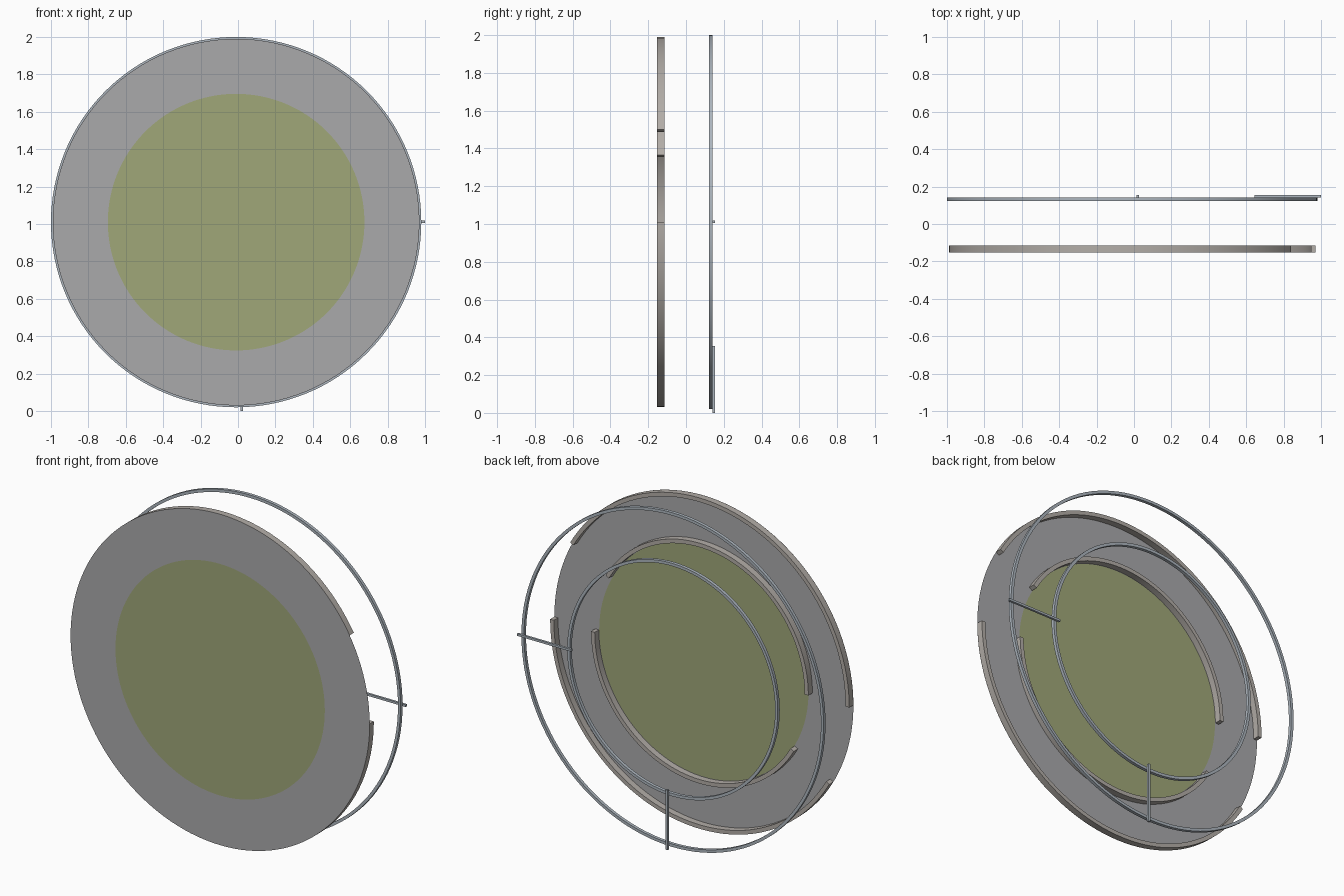
import bpy, bmesh
from math import cos, sin, radians

if "Cube" in bpy.data.objects:
    bpy.data.objects.remove(bpy.data.objects["Cube"])

CX, CZ = -0.01, 1.01      # common centre of all rings
STEPS = 128


def material(name, color):
    m = bpy.data.materials.new(name)
    m.diffuse_color = (*color, 1)
    m.use_nodes = True
    m.node_tree.nodes["Principled BSDF"].inputs["Base Color"].default_value = m.diffuse_color
    return m


grey = material("plate_grey", (0.40, 0.40, 0.41))
green = material("green", (0.35, 0.39, 0.19))
stone = material("warm_grey", (0.45, 0.42, 0.39))
steel = material("blue_grey", (0.42, 0.47, 0.52))


def finish(name, bm, mat, smooth=False):
    bmesh.ops.recalc_face_normals(bm, faces=bm.faces)
    me = bpy.data.meshes.new(name)
    bm.to_mesh(me)
    bm.free()
    me.materials.append(mat)
    ob = bpy.data.objects.new(name, me)
    bpy.context.collection.objects.link(ob)
    if smooth:
        bpy.context.view_layer.objects.active = ob
        ob.select_set(True)
        bpy.ops.object.shade_smooth_by_angle(angle=radians(30))
        ob.select_set(False)
    return ob


def sweep(name, profile, mat, start=0, end=360):
    """Sweep a (radius, y) profile around the centre; two points make a flat ring."""
    full = end - start == 360
    n = max(8, round(STEPS * (end - start) / 360))
    bm = bmesh.new()
    rows = []
    for i in range(n if full else n + 1):
        a = radians(start + (end - start) * i / n)
        rows.append([bm.verts.new((CX + r * cos(a), y, CZ + r * sin(a))) for r, y in profile])
    k = len(profile)
    for i in range(n):
        p, q = rows[i], rows[(i + 1) % len(rows)]
        for j in range(k if k > 2 else 1):
            bm.faces.new((p[j], p[(j + 1) % k], q[(j + 1) % k], q[j]))
    if not full:
        bm.faces.new(rows[0])
        bm.faces.new(rows[-1])
    return finish(name, bm, mat, k > 2)


def rect(r0, r1, y0, y1):
    return [(r0, y0), (r1, y0), (r1, y1), (r0, y1)]


def box(name, lo, hi, mat):
    bm = bmesh.new()
    bmesh.ops.create_cube(bm, size=1)
    for v in bm.verts:
        v.co = [l + (h - l) * (c + 0.5) for l, h, c in zip(lo, hi, v.co)]
    return finish(name, bm, mat)


# Front plate: grey annulus around a green disc
sweep("outer_plate", [(0.686, -0.153), (0.98, -0.153)], grey)
bm = bmesh.new()
bm.faces.new([bm.verts.new((CX + 0.686 * cos(radians(360 * i / STEPS)), -0.153,
                            CZ + 0.686 * sin(radians(360 * i / STEPS)))) for i in range(STEPS)])
finish("green_disc", bm, green)

# Raised rims behind the plate, each broken by two 30 degree gaps
for label, r0, r1 in (("outer", 0.956, 0.98), ("inner", 0.688, 0.712)):
    for part, a0, a1 in (("upper", 30, 180), ("lower", 210, 360)):
        sweep(f"{label}_rim_{part}", rect(r0, r1, -0.1525, -0.114), stone, a0, a1)

# Two thin wire hoops at the back
for label, r in (("outer", 0.99), ("inner", 0.69)):
    sweep(f"{label}_hoop", rect(r - 0.017, r, 0.122, 0.141), steel)

# Rods joining the hoops at the side and the bottom
box("side_rod", (0.645, 0.141, 1.006), (1.0, 0.154, 1.019), steel)
box("bottom_rod", (0.013, 0.141, 0.0), (0.027, 0.154, 0.355), steel)
